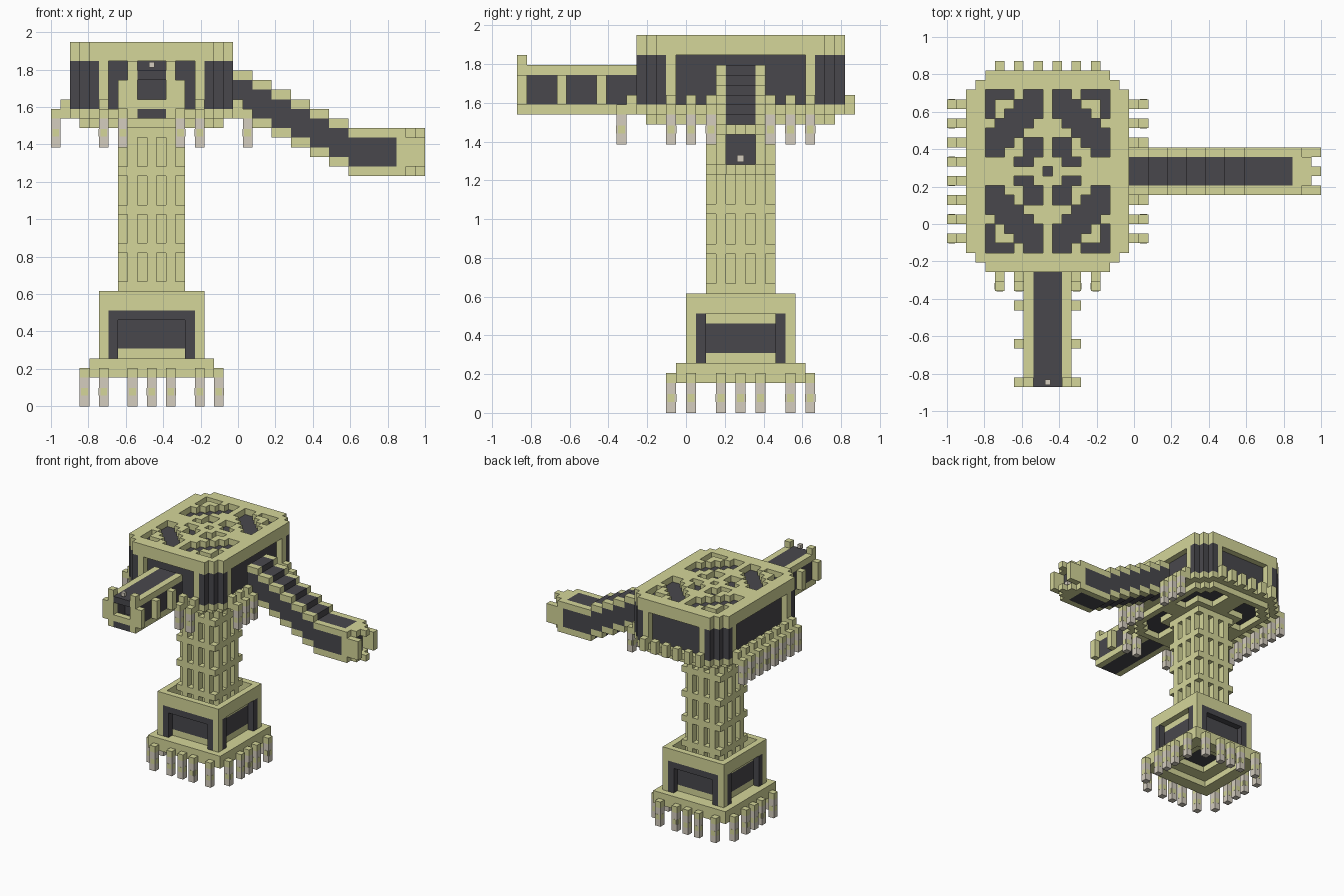
import bpy

cube = bpy.data.objects.get("Cube")
if cube:
    bpy.data.objects.remove(cube, do_unlink=True)

U = 2 / 39                                # edge of one building block
OX, OY = -1 + 10 * U, -7 * U + 12 * U     # corner of the tower's middle block
OLIVE, DARK, GREY = 0, 1, 2


def material(name, color):
    m = bpy.data.materials.new(name)
    m.use_nodes = True
    m.diffuse_color = (*color, 1)
    m.node_tree.nodes["Principled BSDF"].inputs["Base Color"].default_value = (*color, 1)
    return m


MATS = [material("olive_stone", (0.66, 0.67, 0.32)),
        material("dark_stone", (0.066, 0.064, 0.073)),
        material("pale_grey", (0.66, 0.61, 0.52))]


def fill(cells, xs, ys, zs, mat, rule=None):
    """Fill inclusive block ranges, optionally limited by a rule."""
    for x in range(xs[0], xs[1] + 1):
        for y in range(ys[0], ys[1] + 1):
            for z in range(zs[0], zs[1] + 1):
                if rule is None or rule(x, y, z):
                    cells[x, y, z] = mat


def build(name, cells):
    """Turn blocks into a mesh holding only the exposed faces."""
    index, faces, mats = {}, [], []
    for cell, mat in cells.items():
        for axis in range(3):
            for side in (0, 1):
                near = list(cell)
                near[axis] += 2 * side - 1
                if tuple(near) in cells:
                    continue
                loop = []
                for p, q in ((0, 0), (1, 0), (1, 1), (0, 1)):
                    v = list(cell)
                    v[axis] += side
                    v[(axis + 1) % 3] += p
                    v[(axis + 2) % 3] += q
                    loop.append(index.setdefault(tuple(v), len(index)))
                faces.append(loop if side else loop[::-1])
                mats.append(mat)
    verts = [(OX + x * U, OY + y * U, z * U) for x, y, z in index]
    me = bpy.data.meshes.new(name)
    me.from_pydata(verts, [], faces)
    for m in MATS:
        me.materials.append(m)
    me.polygons.foreach_set("material_index", mats)
    ob = bpy.data.objects.new(name, me)
    bpy.context.collection.objects.link(ob)


def small_box(name, x, y, z, scale, mat):
    """Box around the middle of a block, scaled relative to it."""
    bpy.ops.mesh.primitive_cube_add(size=U, location=(
        OX + (x + 0.5) * U, OY + (y + 0.5) * U, (z + 0.5) * U))
    ob = bpy.context.object
    ob.name = name
    ob.scale = scale
    ob.data.materials.append(MATS[mat])


def ring(x, y):
    return max(abs(x), abs(y))


patches = []


def post(cells, x, y, z):
    """Grey post with an olive head; a thin olive patch marks its middle."""
    fill(cells, (x, x), (y, y), (z, z + 2), GREY)
    cells[x, y, z + 3] = OLIVE
    patches.append((x, y, z + 1))


# Stepped foot slab, hollow from below
foot = {}
fill(foot, (-6, 6), (-6, 6), (3, 3), OLIVE, lambda x, y, z: ring(x, y) >= 5)
fill(foot, (-6, 6), (-6, 6), (4, 4), OLIVE, lambda x, y, z: ring(x, y) >= 3)
build("foot_slab", foot)

# Feet along the four slab edges
feet = {}
for t in (-5, -2, 0, 2, 5):
    for s in (-7, 7):
        post(feet, t, s, 0)
        post(feet, s, t, 0)
build("feet", feet)

# Square plinth: dark frames, recessed dark panels, olive sills, open rim
plinth = {}
fill(plinth, (-5, 5), (-5, 5), (5, 11), OLIVE, lambda x, y, z: z < 10 or ring(x, y) == 5)
fill(plinth, (-3, 3), (-3, 3), (5, 5), DARK)
for s in (-1, 1):
    for t in range(-4, 5):
        for z in range(5, 10):
            for swap in (False, True):
                def at(d):
                    return (s * d, t, z) if swap else (t, s * d, z)
                if abs(t) == 4 or (z == 9 and not swap):
                    plinth[at(5)] = DARK
                else:
                    plinth.pop(at(5), None)
                    plinth[at(4)] = DARK if 5 < z < 9 else OLIVE
build("plinth", plinth)

# Ribbed column with a band every four blocks
column = {}
fill(column, (-3, 3), (-3, 3), (10, 29), OLIVE,
     lambda x, y, z: z % 4 == 0 or ring(x, y) < 3
     or (abs(x) == 3 and y in (-2, 0, 2)) or (abs(y) == 3 and x in (-2, 0, 2)))
build("column", column)


def outline(x, y, inset=0):
    return (abs(x) <= 8 - inset and abs(y) <= 10 - inset
            and abs(x) + abs(y) <= 16 - 2 * inset)


# Stepped corbel below the head
corbel = {}
fill(corbel, (-8, 8), (-10, 10), (30, 30), OLIVE, lambda x, y, z: outline(x, y))
fill(corbel, (-6, 6), (-8, 8), (30, 30), DARK, lambda x, y, z: outline(x, y, 2))
fill(corbel, (-7, 7), (-9, 9), (29, 29), OLIVE,
     lambda x, y, z: outline(x, y, 1) and (not outline(x, y, 2) or ring(x, y) <= 4
                                           or abs(x) < 2 or abs(y) < 2))
build("corbel", corbel)

# Head walls: dark corners, olive pillars, recessed dark panels
walls = {}
fill(walls, (-8, 8), (-10, 10), (31, 35), DARK,
     lambda x, y, z: outline(x, y) and not (abs(x) == 8 and abs(y) < 7)
     and not (abs(y) == 10 and abs(x) < 5))
for x, y, z in walls:
    if (abs(x) == 8 and abs(y) == 7) or (abs(y) == 10 and abs(x) == 5):
        walls[x, y, z] = OLIVE
build("head_walls", walls)


def sunk(x, y):
    """Tracery of the top slab."""
    x, y = abs(x), abs(y)
    if x > 6 or y > 8:
        return False
    if x == 0 or y == 0:
        return x == y
    total = x + y
    if total >= 12:
        return (x, y) != (5, 7)
    if total <= 5:
        return total in (3, 4) or (x, y) == (2, 3)
    return 7 <= total <= 10 and y > 1


# Top slab with sunken tracery
slab = {}
fill(slab, (-8, 8), (-10, 10), (36, 36), OLIVE, lambda x, y, z: outline(x, y))
fill(slab, (-6, 6), (-8, 8), (36, 36), DARK, lambda x, y, z: sunk(x, y))
fill(slab, (-8, 8), (-10, 10), (37, 37), OLIVE,
     lambda x, y, z: outline(x, y) and not sunk(x, y))
build("top_slab", slab)

# Brackets and hanging posts around the head
hangers = {}
for s in (-1, 1):
    for t in (-7, -5, -3, -1, 1, 3, 5, 7):
        if s < 0 or abs(t) > 1:
            fill(hangers, (9 * s, 9 * s), (t, t), (30, 31), OLIVE)
            post(hangers, 10 * s, t, 27)
    for t in (-5, -3, -1, 1, 3, 5):
        if s > 0 or abs(t) > 1:
            fill(hangers, (t, t), (11 * s, 11 * s), (30, 31), OLIVE)
        if s < 0 and abs(t) > 1:
            post(hangers, t, -12, 27)
build("hangers", hangers)

# Stepped side arm: dark faces between olive edges, open petalled end
side = {}
for x in range(9, 29):
    base = 30 - min((x - 9) // 2, 6)
    for y in range(-2, 3):
        for k in range(5):
            edge, lid = abs(y) == 2, k in (0, 4)
            if x < 26:
                side[x, y, base + k] = OLIVE if edge and lid else DARK
            elif x == 26:
                side[x, y, base + k] = OLIVE if edge or lid else DARK
            elif edge != lid and not (x == 28 and abs(y) == 1):
                side[x, y, base + k] = OLIVE
build("side_arm", side)

# Straight front arm: dark faces, olive edges, side posts, hollow end
front = {}
fill(front, (-2, 2), (-22, -11), (30, 34), DARK,
     lambda x, y, z: y > -20 or abs(x) == 2 or z in (30, 34))
for sx in (-2, 2):
    for z in (30, 34):
        fill(front, (sx, sx), (-22, -11), (z, z), OLIVE)
    fill(front, (sx, sx), (-22, -22), (31, 35), OLIVE)
    for y in (-22, -18, -14):
        px = sx + sx // 2
        fill(front, (px, px), (y, y), (31, 33), OLIVE)
fill(front, (-1, 1), (-22, -22), (31, 31), OLIVE)
build("front_arm", front)

# Small grey beads at the arm ends
small_box("side_arm_bead", 27, 0, 25.1, (0.7, 0.7, 0.7), GREY)
small_box("front_arm_bead", 0, -22, 35.1, (0.6, 0.6, 0.6), GREY)

# Thin olive patches on the grey posts
for x, y, z in patches:
    small_box("post_patch", x, y, z, (1.04, 0.7, 0.8), OLIVE)
    small_box("post_patch", x, y, z, (0.7, 1.04, 0.8), OLIVE)
